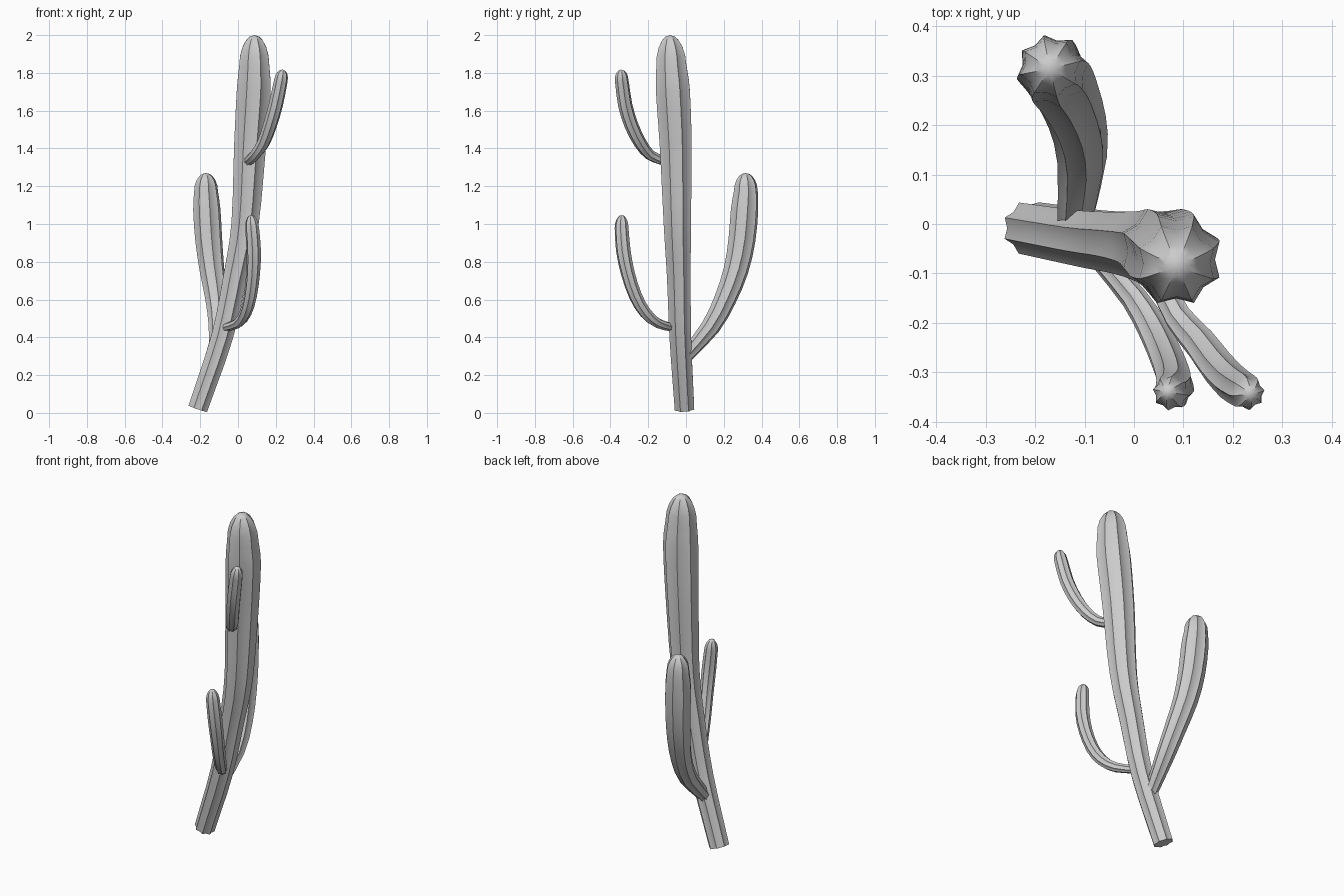
import bpy, bmesh, math
from mathutils import Vector, Quaternion

if "Cube" in bpy.data.objects:
    bpy.data.objects.remove(bpy.data.objects["Cube"])

RIBS = 8
VALLEY = 0.83


def spline(pts, steps):
    """Catmull-Rom through (x, y, z, radius) points."""
    p = [Vector(q) for q in pts]
    p = [p[0] * 2 - p[1]] + p + [p[-1] * 2 - p[-2]]
    out = []
    for i in range(1, len(p) - 2):
        a, b, c, d = p[i - 1:i + 3]
        for s in range(steps):
            t = s / steps
            out.append(0.5 * (b * 2 + (c - a) * t + (a * 2 - b * 5 + c * 4 - d) * t * t
                              + (b * 3 - a - c * 3 + d) * t ** 3))
    return out + [p[-2]]


def ribbed_stem(name, pts, tip, phase, steps=2):
    """Sweep a ribbed star section along a path and close it with a domed tip."""
    rings = spline(pts, steps)
    # domed end between the last path point and the tip
    last, tip = rings[-1].copy(), Vector(tip)
    for k in (0.35, 0.62, 0.84, 0.95):
        pos = last.xyz.lerp(tip, k)
        rings.append(Vector((*pos, last.w * math.sqrt(1 - k * k))))
    bm = bmesh.new()
    n = RIBS * 2
    prev = None
    side = None
    loops = []
    for i, q in enumerate(rings):
        a = rings[max(i - 1, 0)].xyz
        b = rings[i + 1].xyz if i + 1 < len(rings) else tip
        tan = (b - a).normalized()
        # world-aligned start, rotated along the path without twist
        twist = Vector((0, 0, 1)).rotation_difference(tan) if prev is None \
            else prev.rotation_difference(tan)
        side = twist @ (Vector((1, 0, 0)) if side is None else side)
        side = (side - tan * side.dot(tan)).normalized()
        prev = tan
        loop = []
        for j in range(n):
            ang = phase + j * 2 * math.pi / n
            r = q.w * (1 if j % 2 == 0 else VALLEY)
            loop.append(bm.verts.new(q.xyz + Quaternion(tan, ang) @ side * r))
        loops.append(loop)
    for lo, hi in zip(loops, loops[1:]):
        for j in range(n):
            k = (j + 1) % n
            bm.faces.new((lo[j], lo[k], hi[k], hi[j]))
    pole = bm.verts.new(tip)
    for j in range(n):
        bm.faces.new((loops[-1][j], loops[-1][(j + 1) % n], pole))
    bm.faces.new(loops[0][::-1])
    mesh = bpy.data.meshes.new(name)
    bm.to_mesh(mesh)
    bm.free()
    ob = bpy.data.objects.new(name, mesh)
    bpy.context.collection.objects.link(ob)
    bpy.ops.object.select_all(action='DESELECT')
    ob.select_set(True)
    bpy.context.view_layer.objects.active = ob
    bpy.ops.object.shade_smooth_by_angle(angle=math.radians(35))
    return ob


# main trunk
ribbed_stem("trunk", [
    (-0.213, -0.008, 0.022, 0.056), (-0.085, -0.03, 0.40, 0.062),
    (-0.015, -0.038, 0.72, 0.068), (0.037, -0.046, 1.0, 0.078),
    (0.063, -0.054, 1.4, 0.091), (0.083, -0.069, 1.7, 0.097),
    (0.086, -0.077, 1.83, 0.087)],
    (0.087, -0.085, 2.0), math.radians(22.5), 3)

# thick rear arm
ribbed_stem("rear_arm", [
    (-0.12, 0.0, 0.30, 0.036), (-0.105, 0.13, 0.455, 0.051),
    (-0.115, 0.207, 0.60, 0.059), (-0.138, 0.265, 0.757, 0.067),
    (-0.155, 0.296, 0.915, 0.073), (-0.165, 0.31, 1.075, 0.074),
    (-0.169, 0.317, 1.17, 0.065)],
    (-0.17, 0.315, 1.27), math.radians(8))

# slim lower front arm
ribbed_stem("lower_front_arm", [
    (-0.065, -0.075, 0.453, 0.022), (0.0, -0.15, 0.475, 0.027),
    (0.04, -0.215, 0.53, 0.032), (0.065, -0.268, 0.62, 0.035),
    (0.08, -0.308, 0.74, 0.037), (0.083, -0.332, 0.86, 0.039),
    (0.075, -0.341, 0.98, 0.037)],
    (0.068, -0.34, 1.047), 0)

# slim upper front arm
ribbed_stem("upper_front_arm", [
    (0.055, -0.12, 1.335, 0.026), (0.09, -0.19, 1.365, 0.029),
    (0.135, -0.243, 1.43, 0.034), (0.17, -0.29, 1.525, 0.037),
    (0.20, -0.322, 1.63, 0.038), (0.222, -0.337, 1.735, 0.037),
    (0.228, -0.341, 1.765, 0.036)],
    (0.237, -0.344, 1.817), 0)
